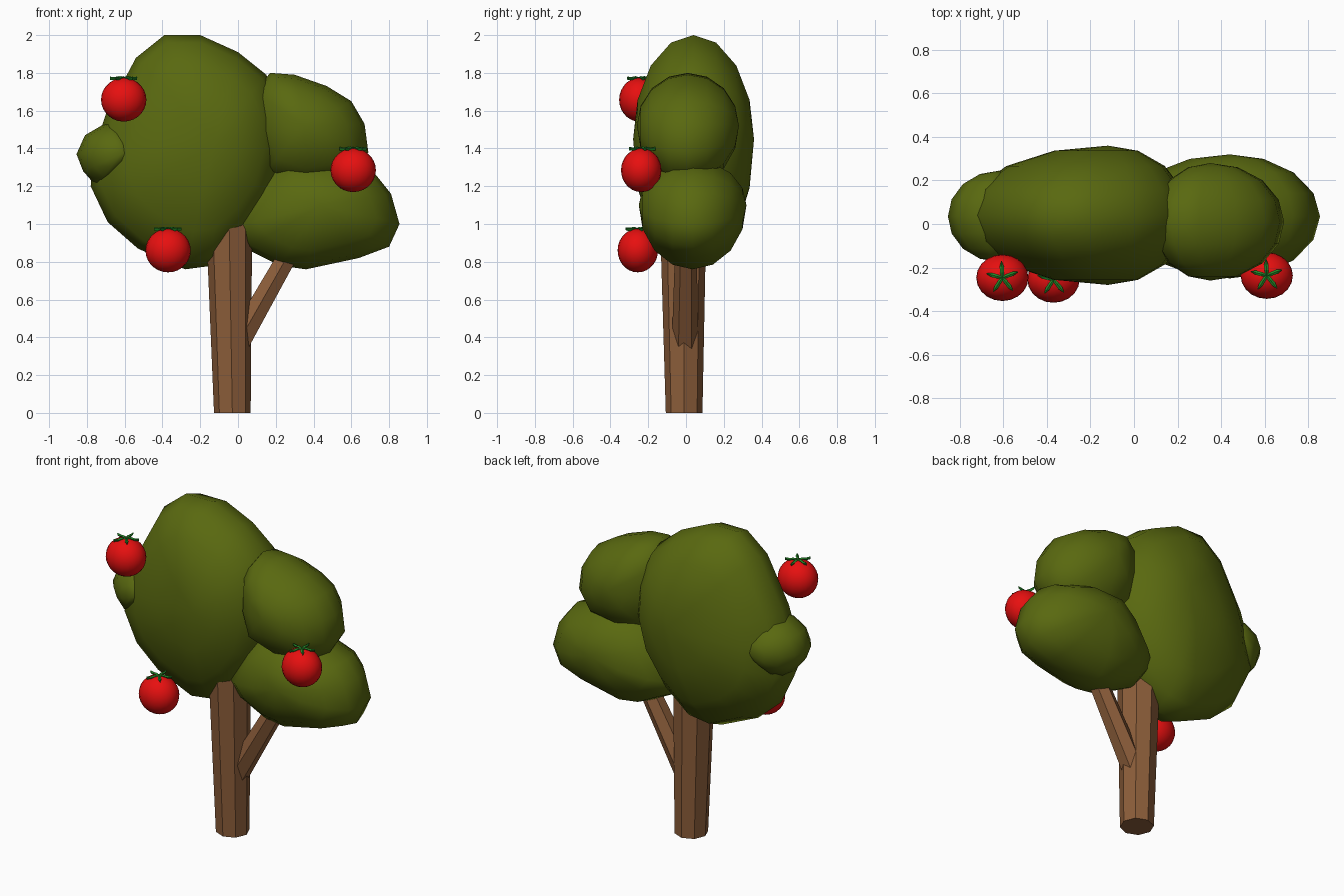
import bpy
import bmesh
import math
from mathutils import Vector

if "Cube" in bpy.data.objects:
    bpy.data.objects.remove(bpy.data.objects["Cube"], do_unlink=True)


def make_material(name, rgb):
    mat = bpy.data.materials.new(name)
    mat.use_nodes = True
    mat.diffuse_color = (*rgb, 1)
    mat.node_tree.nodes["Principled BSDF"].inputs["Base Color"].default_value = (*rgb, 1)
    return mat


LEAF = make_material("leaf green", (0.1, 0.14, 0.005))
BARK = make_material("bark brown", (0.26, 0.11, 0.042))
RED = make_material("fruit red", (0.8, 0.005, 0.005))
STEM = make_material("stem green", (0.017, 0.25, 0.02))


def finish(bm, name, mat, smooth):
    bmesh.ops.recalc_face_normals(bm, faces=bm.faces)
    for face in bm.faces:
        face.smooth = smooth
    mesh = bpy.data.meshes.new(name)
    bm.to_mesh(mesh)
    bm.free()
    mesh.materials.append(mat)
    obj = bpy.data.objects.new(name, mesh)
    bpy.context.collection.objects.link(obj)
    return obj


def bridge(bm, a, b):
    n = len(a)
    for i in range(n):
        j = (i + 1) % n
        bm.faces.new((a[i], a[j], b[j], b[i]))


def foliage(name, outline, center, depth):
    """Rounded clump: a front outline shrinking to a pole at front and back."""
    bm = bmesh.new()
    cx, cy, cz = center
    rings = []
    for deg in (-68, -45, -22, 0, 22, 45, 68):
        t = math.radians(deg)
        k, y = math.cos(t), cy + depth * math.sin(t)
        rings.append([bm.verts.new((cx + (x - cx) * k, y, cz + (z - cz) * k))
                      for x, z in outline])
    for a, b in zip(rings, rings[1:]):
        bridge(bm, a, b)
    for ring, side in ((rings[0], -1), (rings[-1], 1)):
        pole = bm.verts.new((cx, cy + side * depth, cz))
        for i, v in enumerate(ring):
            bm.faces.new((v, ring[(i + 1) % len(ring)], pole))
    return finish(bm, name, LEAF, True)


def limb(name, start, end, r1, r2, sides):
    """Flat-sided tapered limb with corners facing the front and back."""
    bm = bmesh.new()
    start, end = Vector(start), Vector(end)
    axis = (end - start).normalized()
    depth = Vector((0, 1, 0))
    across = depth.cross(axis).normalized()
    if abs(axis.x) < 0.1:
        across = Vector((1, 0, 0))
    rings = []
    for p, r in ((start, r1), (end, r2)):
        rings.append([bm.verts.new(p + r * (math.cos(a) * depth + math.sin(a) * across))
                      for a in (math.tau * i / sides for i in range(sides))])
    bridge(bm, *rings)
    for ring in rings:
        bm.faces.new(ring)
    return finish(bm, name, BARK, False)


# Foliage clumps
foliage("main_foliage",
        [(-0.39, 2), (-0.2, 2), (0, 1.91), (0.15, 1.79), (0.23, 1.6), (0.25, 1.38),
         (0.18, 1.12), (0.04, 0.92), (-0.13, 0.78), (-0.28, 0.76), (-0.53, 0.87),
         (-0.69, 1.01), (-0.78, 1.2), (-0.76, 1.4), (-0.7, 1.58), (-0.54, 1.88)],
        (-0.12, 0.04, 1.45), 0.32)
foliage("upper_left_foliage",
        [(0.09, 1.7), (0.17, 1.8), (0.3, 1.79), (0.47, 1.73), (0.6, 1.65),
         (0.67, 1.53), (0.69, 1.38), (0.6, 1.24), (0.36, 1.2), (0.14, 1.27), (0.08, 1.48)],
        (0.35, 0.01, 1.52), 0.27)
foliage("lower_left_foliage",
        [(-0.05, 0.98), (0.08, 1.2), (0.22, 1.33), (0.5, 1.34), (0.73, 1.26),
         (0.81, 1.16), (0.855, 1.0), (0.8, 0.88), (0.64, 0.82), (0.36, 0.76),
         (0.22, 0.78), (0.04, 0.87)],
        (0.44, 0.035, 1.1), 0.285)
foliage("right_foliage",
        [(-0.855, 1.37), (-0.81, 1.47), (-0.69, 1.54), (-0.6, 1.51), (-0.5, 1.39),
         (-0.6, 1.28), (-0.75, 1.2), (-0.82, 1.28)],
        (-0.62, 0.035, 1.37), 0.21)

# Trunk and branch
limb("trunk", (-0.03, -0.01, 0), (-0.047, -0.015, 1), 0.097, 0.122, 8)
limb("branch", (0, -0.005, 0.37), (0.33, 0, 0.95), 0.07, 0.055, 6)


def fruit(name, center):
    bm = bmesh.new()
    bmesh.ops.create_uvsphere(bm, u_segments=20, v_segments=14, radius=1)
    bmesh.ops.scale(bm, vec=(0.12, 0.107, 0.116), verts=bm.verts)
    finish(bm, name, RED, True).location = center

    # Five-pointed leafy cap
    bm = bmesh.new()
    profile = [(0, 0.113, 0.006), (0.025, 0.12, 0.009), (0.05, 0.115, 0.01),
               (0.076, 0.117, 0.002)]
    for i in range(5):
        angle = math.radians(93 + 72 * i)
        out = Vector((math.cos(angle), math.sin(angle), 0))
        side = Vector((-out.y, out.x, 0))
        rings = []
        for r, z, w in profile:
            mid = out * r + Vector((0, 0, z))
            rings.append([bm.verts.new(p) for p in (
                mid - side * w, mid + Vector((0, 0, 0.005)),
                mid + side * w, mid - Vector((0, 0, 0.012)))])
        for a, b in zip(rings, rings[1:]):
            bridge(bm, a, b)
        bm.faces.new(rings[0])
        bm.faces.new(rings[-1])
    finish(bm, name + "_cap", STEM, False).location = center


# Fruit hanging on the front
fruit("upper_fruit", (-0.605, -0.247, 1.658))
fruit("left_fruit", (0.61, -0.237, 1.285))
fruit("lower_fruit", (-0.37, -0.255, 0.86))
